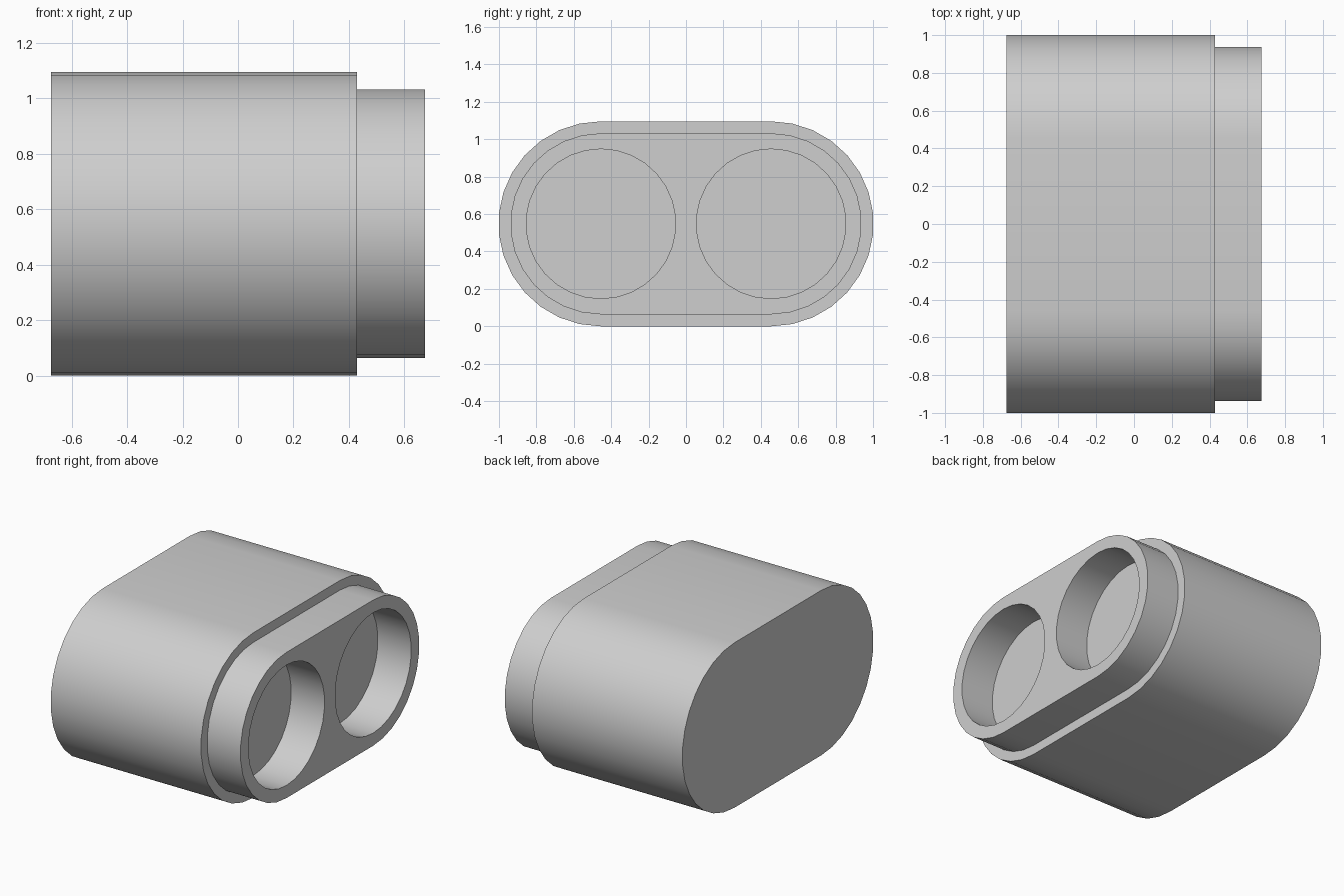
import bpy, bmesh, math

if "Cube" in bpy.data.objects:
    bpy.data.objects.remove(bpy.data.objects["Cube"], do_unlink=True)

HALF_LEN = 0.675      # half length along x
STEP_X = 0.43         # where the body steps down to the neck
CENTRE_Z = 0.548
OFFSET = 0.455        # distance of the round ends from the middle
SEGS = 15             # facets per half circle

grey = bpy.data.materials.new("light_grey")
grey.use_nodes = True
colour = (0.62, 0.62, 0.62, 1)
grey.diffuse_color = colour
grey.node_tree.nodes["Principled BSDF"].inputs["Base Color"].default_value = colour


def prism(name, radius, offsets, x0, x1):
    """Extrude two half circles, centred at the given y offsets, along x."""
    bm = bmesh.new()
    ring = []
    for side, start in ((1, -math.pi / 2), (-1, math.pi / 2)):
        y = offsets[0] if side > 0 else offsets[1]
        for i in range(SEGS + 1):
            a = start + math.pi * i / SEGS
            ring.append(bm.verts.new((x0, y + radius * math.cos(a),
                                      CENTRE_Z + radius * math.sin(a))))
    face = bm.faces.new(ring)
    out = bmesh.ops.extrude_face_region(bm, geom=[face])
    moved = [v for v in out["geom"] if isinstance(v, bmesh.types.BMVert)]
    bmesh.ops.translate(bm, verts=moved, vec=(x1 - x0, 0, 0))
    bmesh.ops.remove_doubles(bm, verts=bm.verts, dist=1e-5)
    bmesh.ops.recalc_face_normals(bm, faces=bm.faces)
    mesh = bpy.data.meshes.new(name)
    bm.to_mesh(mesh)
    bm.free()
    mesh.materials.append(grey)
    obj = bpy.data.objects.new(name, mesh)
    bpy.context.collection.objects.link(obj)
    return obj


def activate(obj):
    bpy.ops.object.select_all(action="DESELECT")
    obj.select_set(True)
    bpy.context.view_layer.objects.active = obj


# Main body, whose end face is also the floor of the sockets
body = prism("main_body", 0.548, (OFFSET, -OFFSET), -HALF_LEN, STEP_X)

# Narrower neck, set slightly into the body
neck = prism("neck", 0.484, (OFFSET, -OFFSET), STEP_X - 0.03, HALF_LEN)

# Two round sockets cut through the neck
for side in (-1, 1):
    y = side * OFFSET
    cutter = prism("socket_cutter", 0.4, (y, y), STEP_X - 0.1, HALF_LEN + 0.1)
    cutter.hide_render = True
    activate(neck)
    cut = neck.modifiers.new("socket", "BOOLEAN")
    cut.operation = "DIFFERENCE"
    cut.solver = "EXACT"
    cut.object = cutter
    bpy.ops.object.modifier_apply(modifier=cut.name)
    bpy.data.objects.remove(cutter, do_unlink=True)

# Smooth round sides with crisp rims
for obj in (body, neck):
    activate(obj)
    bpy.ops.object.shade_smooth_by_angle(angle=math.radians(30))
